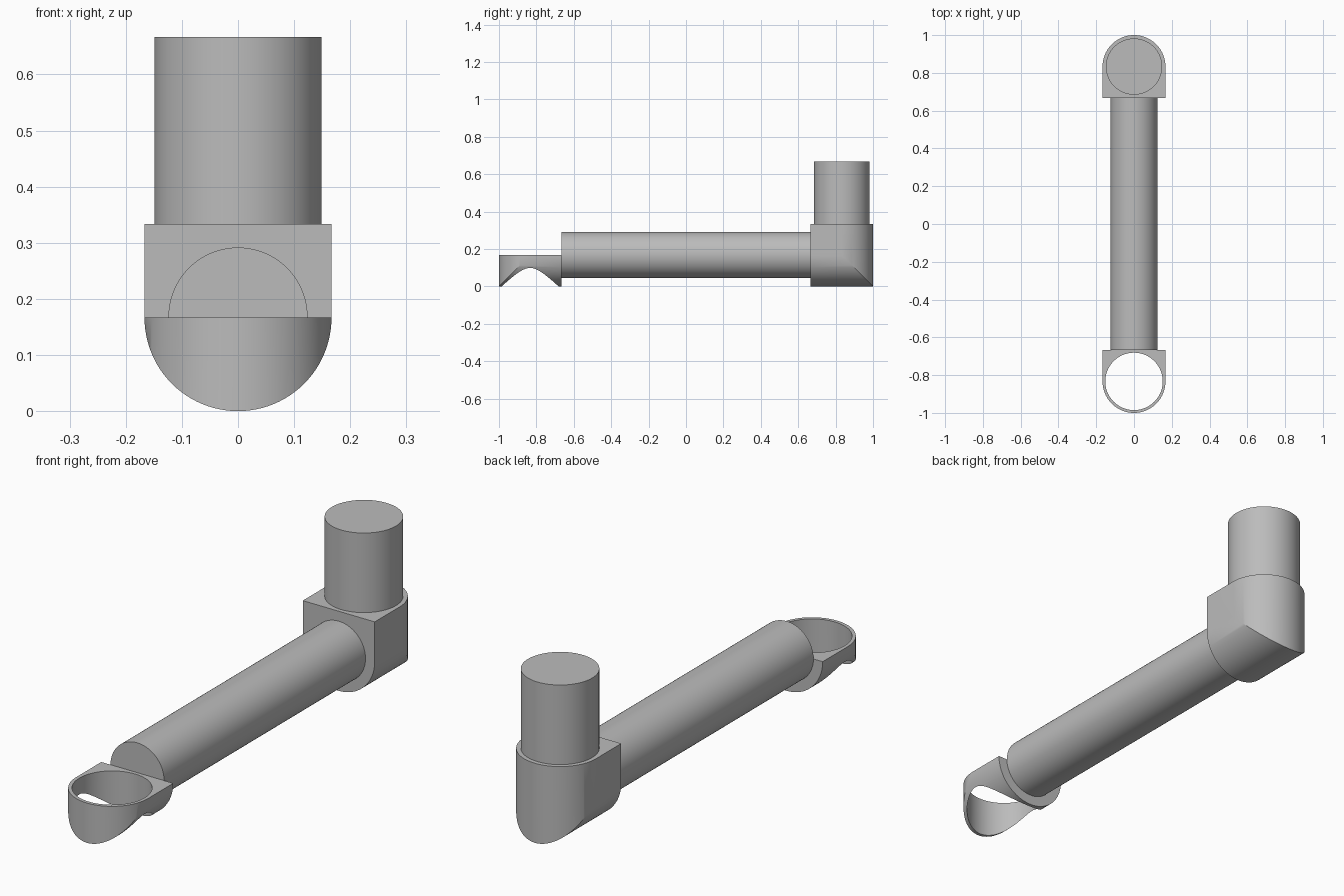
import bpy, bmesh, math
from mathutils import Matrix

if "Cube" in bpy.data.objects:
    bpy.data.objects.remove(bpy.data.objects["Cube"])

R = 1 / 6            # outer radius of both end fittings
END_Y = 1 - R        # distance of the pin and ring axes from the centre
STEPS = 48

grey = bpy.data.materials.new("plain grey")
grey.use_nodes = True
GREY = (0.5, 0.5, 0.5, 1)
grey.diffuse_color = GREY
grey.node_tree.nodes["Principled BSDF"].inputs["Base Color"].default_value = GREY


def finish(name, bm):
    bmesh.ops.recalc_face_normals(bm, faces=bm.faces[:])
    mesh = bpy.data.meshes.new(name)
    bm.to_mesh(mesh)
    bm.free()
    mesh.materials.append(grey)
    obj = bpy.data.objects.new(name, mesh)
    bpy.context.collection.objects.link(obj)
    return obj


def smooth(obj):
    bpy.ops.object.select_all(action="DESELECT")
    obj.select_set(True)
    bpy.context.view_layer.objects.active = obj
    bpy.ops.object.shade_smooth_by_angle(angle=math.radians(25))


def cylinder(name, radius, length, centre, along_y=False):
    bm = bmesh.new()
    turn = Matrix.Rotation(math.pi / 2, 4, "X") if along_y else Matrix()
    bmesh.ops.create_cone(bm, cap_ends=True, segments=2 * STEPS, radius1=radius,
                          radius2=radius, depth=length,
                          matrix=Matrix.Translation(centre) @ turn)
    return finish(name, bm)


def rounded_fitting(name, side, top):
    """Loft rectangles across x: round outer end, round underside, flat inner face."""
    bm = bmesh.new()
    loops = []
    for i in range(STEPS + 1):
        angle = math.pi * (i / STEPS - 0.5)
        x, reach = R * math.sin(angle), R * math.cos(angle)
        inner, outer = side * (END_Y - R), side * (END_Y + reach)
        low = R - reach
        loops.append([bm.verts.new((x, y, z)) for y, z in
                      ((inner, low), (outer, low), (outer, top), (inner, top))])
    for a, b in zip(loops, loops[1:]):
        for k in range(4):
            m = (k + 1) % 4
            bm.faces.new((a[k], a[m], b[m], b[k]))
    bm.faces.new(loops[0])
    bm.faces.new(loops[-1])
    bmesh.ops.remove_doubles(bm, verts=bm.verts[:], dist=1e-5)
    bmesh.ops.dissolve_limit(bm, angle_limit=math.radians(0.5),
                             verts=bm.verts[:], edges=bm.edges[:])
    return finish(name, bm)


# Elbow block with its upright pin
smooth(rounded_fitting("elbow_block", 1, 2 * R))
smooth(cylinder("upright_pin", 0.149, 2 * R, (0, END_Y, 3 * R)))

# Long horizontal arm
smooth(cylinder("arm_shaft", 0.124, 2 * (END_Y - R), (0, 0, R + 0.001), True))

# Socket ring, bored through
ring = rounded_fitting("socket_ring", -1, R)
bore = cylinder("bore_cutter", 0.152, 1, (0, -END_Y, R))
cut = ring.modifiers.new("bore", "BOOLEAN")
cut.operation = "DIFFERENCE"
cut.solver = "EXACT"
cut.object = bore
bpy.context.view_layer.objects.active = ring
bpy.ops.object.modifier_apply(modifier="bore")
bpy.data.objects.remove(bore)
smooth(ring)
